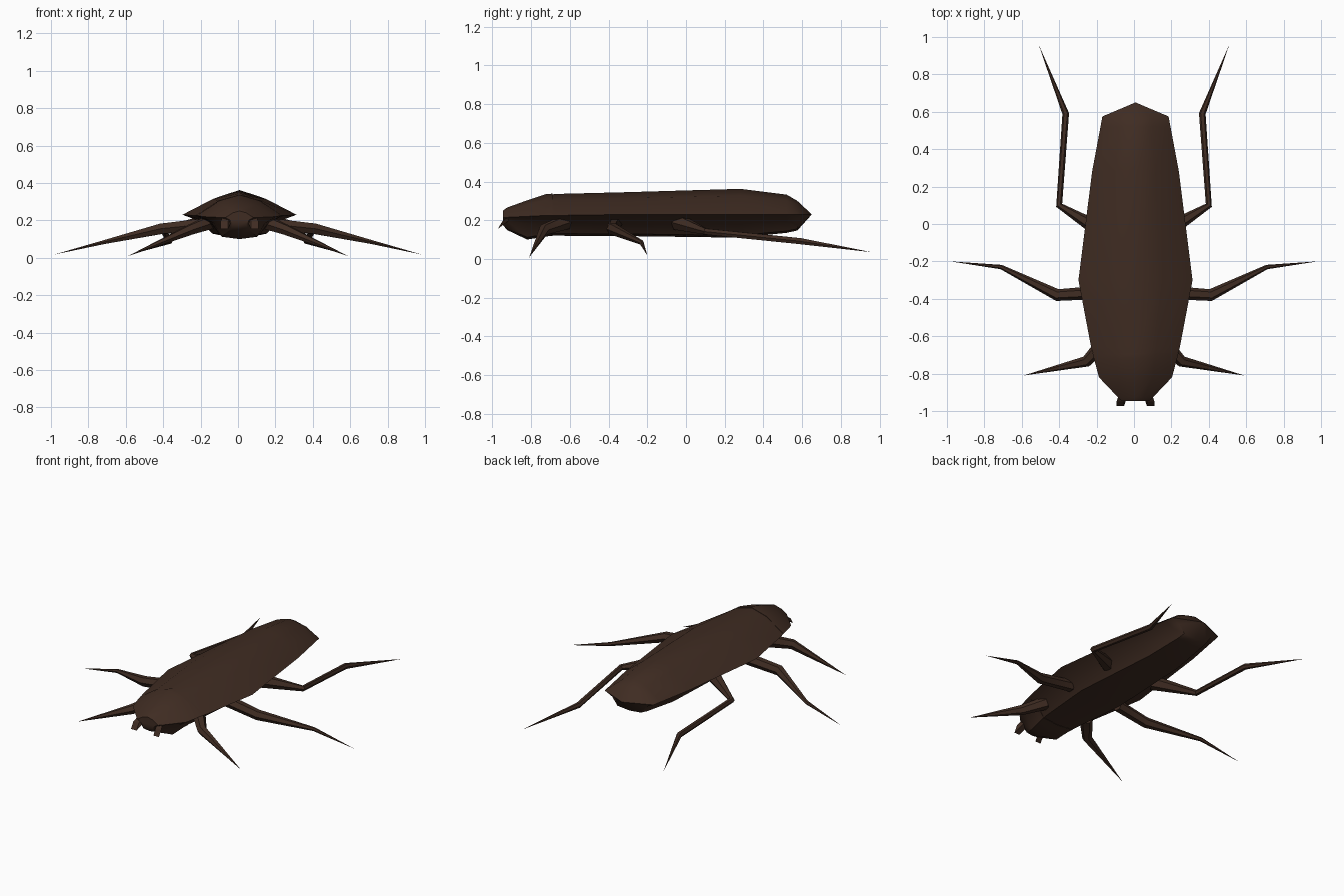
import bpy, bmesh, math
from mathutils import Vector

if "Cube" in bpy.data.objects:
    bpy.data.objects.remove(bpy.data.objects["Cube"])

brown = bpy.data.materials.new("dark brown")
brown.diffuse_color = (0.05, 0.025, 0.016, 1)
brown.use_nodes = True
brown.node_tree.nodes["Principled BSDF"].inputs["Base Color"].default_value = brown.diffuse_color


def loft(name, rings, smooth=40):
    """Skin a list of rings; a one-point ring closes to a tip."""
    bm = bmesh.new()
    vs = [[bm.verts.new(p) for p in r] for r in rings]
    for a, b in zip(vs, vs[1:]):
        n = max(len(a), len(b))
        for i in range(n):
            j = (i + 1) % n
            if len(b) == 1:
                bm.faces.new((a[i], a[j], b[0]))
            else:
                bm.faces.new((a[i], a[j], b[j], b[i]))
    for end in (vs[0], vs[-1]):
        if len(end) > 2:
            bm.faces.new(end)
    bmesh.ops.recalc_face_normals(bm, faces=bm.faces)
    me = bpy.data.meshes.new(name)
    bm.to_mesh(me)
    bm.free()
    me.materials.append(brown)
    ob = bpy.data.objects.new(name, me)
    bpy.context.collection.objects.link(ob)
    bpy.ops.object.select_all(action='DESELECT')
    ob.select_set(True)
    bpy.context.view_layer.objects.active = ob
    bpy.ops.object.shade_smooth_by_angle(angle=math.radians(smooth))
    return ob


def section(y, w, top, edge, bot, cx=0.008):
    """Body cross-section: domed shell, side rim, narrower belly."""
    half = [(0, top), (0.47 * w, top - 0.27 * (top - edge)), (w, edge),
            (0.7 * w, edge - 0.3 * (edge - bot)),
            (0.48 * w, bot + 0.1 * (edge - bot)), (0, bot)]
    pts = half + [(-x, z) for x, z in half[4:0:-1]]
    return [(cx + x, y, z) for x, z in pts]


# Head and shield
loft("head_shield", [
    section(-0.945, 0.075, 0.25, 0.215, 0.175),
    section(-0.925, 0.095, 0.265, 0.215, 0.15),
    section(-0.82, 0.195, 0.303, 0.22, 0.10),
    section(-0.72, 0.222, 0.336, 0.225, 0.117),
    section(-0.69, 0.23, 0.337, 0.225, 0.118)])

# Folded wings and belly
loft("abdomen", [
    section(-0.70, 0.225, 0.333, 0.225, 0.12),
    section(-0.66, 0.237, 0.336, 0.225, 0.12),
    section(-0.3, 0.305, 0.345, 0.23, 0.118),
    section(0.28, 0.232, 0.362, 0.23, 0.11),
    section(0.52, 0.187, 0.332, 0.23, 0.135),
    section(0.575, 0.177, 0.30, 0.23, 0.147),
    [(0.008, 0.65, 0.23)]])


def leg(name, joints, side, sides=6):
    """Tapered jointed limb; each joint is x, y, z, radius."""
    pts = [Vector((j[0] * side, j[1], j[2])) for j in joints]
    rings = []
    for i, p in enumerate(pts[:-1]):
        t = (pts[i + 1] - p).normalized()
        if i:
            t = (t + (p - pts[i - 1]).normalized()).normalized()
        u = t.cross(Vector((0, 0, 1))).normalized()
        v = u.cross(t)
        r = joints[i][3]
        rings.append([p + r * (u * math.cos(a) + v * math.sin(a))
                      for a in (2 * math.pi * k / sides for k in range(sides))])
    rings.append([pts[-1]])
    loft(name, rings)


LEGS = {
    "front_leg": [(0.15, -0.62, 0.19, 0.04), (0.255, -0.735, 0.15, 0.03),
                  (0.59, -0.81, 0.008, 0)],
    "middle_leg": [(0.18, -0.365, 0.18, 0.036), (0.41, -0.38, 0.155, 0.032),
                   (0.71, -0.23, 0.085, 0.012), (0.98, -0.2, 0.018, 0)],
    "rear_leg": [(0.17, -0.04, 0.19, 0.045), (0.40, 0.10, 0.142, 0.018),
                 (0.365, 0.59, 0.092, 0.018), (0.51, 0.96, 0.035, 0)],
}
for side, tag in ((1, "right"), (-1, "left")):
    for name, joints in LEGS.items():
        leg(f"{name}_{tag}", joints, side)
    # Short mouth feelers
    rings = []
    for y, z, r in ((-0.90, 0.22, 0.02), (-0.96, 0.175, 0.02)):
        x = 0.008 + side * (0.06 - (y + 0.90) * 0.35)
        rings.append([(x + a * r, y + b * r * 0.6, z + b * r)
                      for a, b in ((-1, -1), (1, -1), (1, 1), (-1, 1))])
    loft(f"feeler_{tag}", rings, 20)
